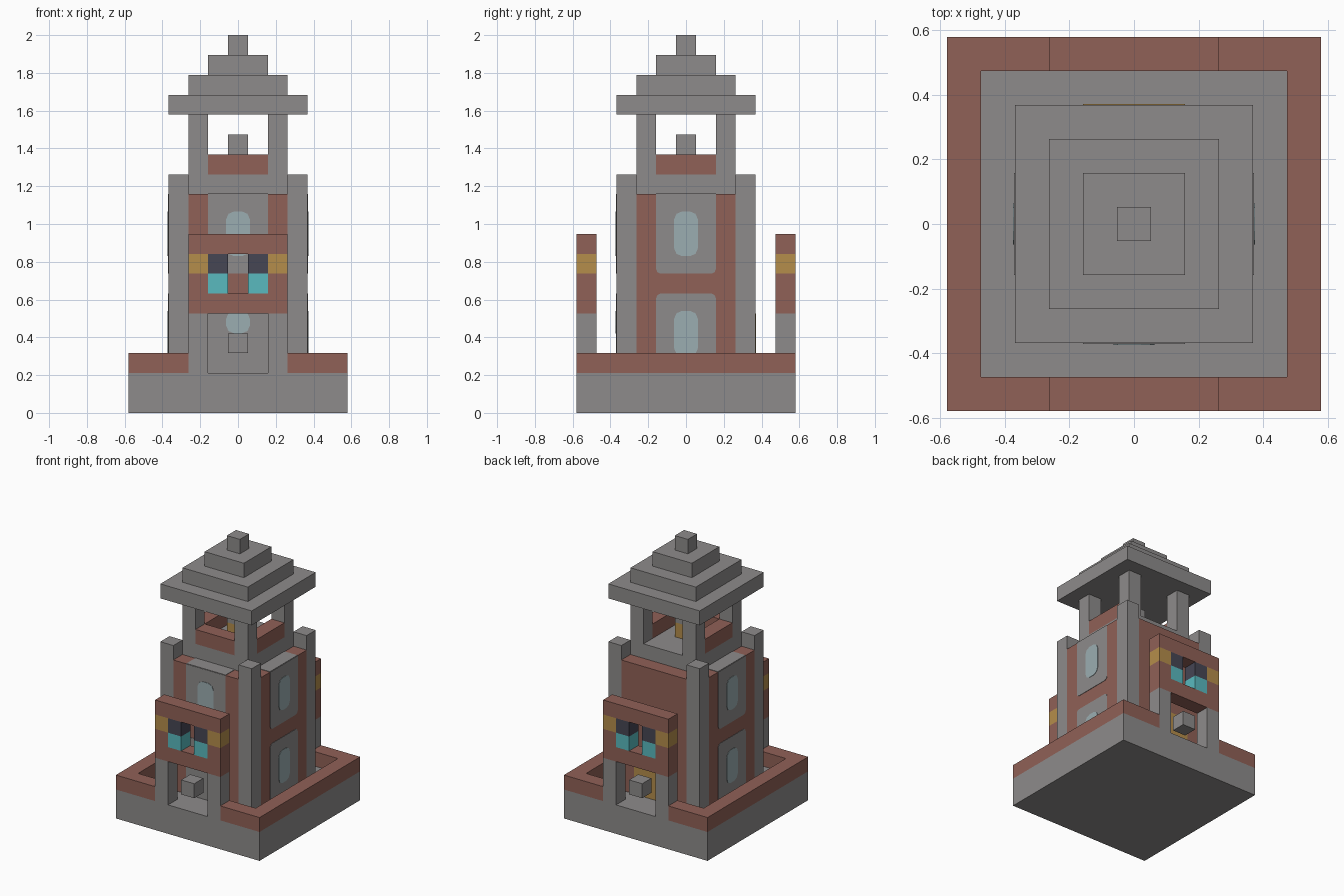
import bpy, bmesh
from math import radians
from mathutils import Matrix

cube = bpy.data.objects.get("Cube")
if cube:
    bpy.data.objects.remove(cube, do_unlink=True)

U = 2 / 19  # one block


def material(name, rgb):
    m = bpy.data.materials.new(name)
    m.use_nodes = True
    m.diffuse_color = (*rgb, 1)
    bsdf = next(n for n in m.node_tree.nodes if n.type == 'BSDF_PRINCIPLED')
    bsdf.inputs["Base Color"].default_value = (*rgb, 1)
    return m


STONE = material("grey_stone", (.27, .26, .258))
BRICK = material("brown_brick", (.28, .119, .095))
GOLD = material("gold", (.46, .27, .07))
TEAL = material("teal", (.10, .49, .52))
DARK = material("dark_slate", (.061, .061, .088))
GLASS = material("pale_glass", (.33, .42, .44))


def finish(name, bm, mat, turn):
    bmesh.ops.transform(bm, matrix=Matrix.Rotation(radians(turn), 4, 'Z'), verts=bm.verts)
    bmesh.ops.recalc_face_normals(bm, faces=bm.faces)
    me = bpy.data.meshes.new(name)
    bm.to_mesh(me)
    bm.free()
    me.materials.append(mat)
    bpy.context.collection.objects.link(bpy.data.objects.new(name, me))


def box(name, mat, x, y, z, turn=0):
    """Box from ranges in blocks, turned about z."""
    bm = bmesh.new()
    bmesh.ops.create_cube(bm, size=1)
    for v in bm.verts:
        v.co = [U * (r[0] if c < 0 else r[1]) for c, r in zip(v.co, (x, y, z))]
    finish(name, bm, mat, turn)


def plate(name, mat, half, z0, z1, out, turn, low=0, high=0):
    """Thin upright panel on a wall, with corners cut at the bottom and top."""
    pts = []
    for side in (1, -1):
        half_pts = [(half - low, z0), (half - low * .3, z0 + low * .3), (half, z0 + low),
                    (half, z1 - high), (half - high * .3, z1 - high * .3), (half - high, z1)]
        pts += [(side * a, b) for a, b in half_pts[::side]]
    bm = bmesh.new()
    face = bm.faces.new([bm.verts.new((a * U, -3.5 * U, b * U)) for a, b in pts])
    moved = bmesh.ops.extrude_face_region(bm, geom=[face])['geom']
    bmesh.ops.translate(bm, vec=(0, -out, 0),
                        verts=[g for g in moved if isinstance(g, bmesh.types.BMVert)])
    bmesh.ops.remove_doubles(bm, verts=bm.verts, dist=1e-6)
    finish(name, bm, mat, turn)


# Base with raised brick rim, open where the gates stand
box("base", STONE, (-5.5, 5.5), (-5.5, 5.5), (0, 2))
for s, side in ((1, "left"), (-1, "right")):
    xr = sorted((s * 4.5, s * 5.5))
    box(f"{side}_rim", BRICK, xr, (-5.5, 5.5), (2, 3))
    xr = sorted((s * 2.5, s * 4.5))
    box(f"{side}_front_rim", BRICK, xr, (-5.5, -4.5), (2, 3))
    box(f"{side}_back_rim", BRICK, xr, (4.5, 5.5), (2, 3))

# Two gates, front and back
DEPTH = (-5.5, -4.5)
for turn, end in ((0, "front"), (180, "back")):
    for s, side in ((1, "a"), (-1, "b")):
        outer = sorted((s * 1.5, s * 2.5))
        inner = sorted((s * .5, s * 1.5))
        box(f"{end}_gate_leg_{side}", STONE, outer, DEPTH, (2, 5), turn)
        box(f"{end}_gate_cheek_{side}", BRICK, outer, DEPTH, (6, 7), turn)
        box(f"{end}_gate_gold_block_{side}", GOLD, outer, DEPTH, (7, 8), turn)
        box(f"{end}_gate_teal_block_{side}", TEAL, inner, DEPTH, (6, 7), turn)
        box(f"{end}_gate_dark_block_{side}", DARK, inner, DEPTH, (7, 8), turn)
    box(f"{end}_gate_lintel", BRICK, (-2.5, 2.5), DEPTH, (5, 6), turn)
    box(f"{end}_gate_cap", BRICK, (-2.5, 2.5), DEPTH, (8, 9), turn)
    box(f"{end}_gate_hanging_block", STONE, (-.5, .5), DEPTH, (3, 4), turn)

# Tower walls and corner pillars
box("tower_core", BRICK, (-2.5, 2.5), (-3.5, 3.5), (2, 11))
for s, side in ((1, "left"), (-1, "right")):
    box(f"{side}_wall", BRICK, sorted((s * 2.5, s * 3.5)), (-2.5, 2.5), (2, 11))
for i in range(4):
    turn = 90 * i
    box(f"corner_pillar_{i}", STONE, (2.5, 3.5), (-3.5, -2.5), (2, 12), turn)
    box(f"belfry_post_{i}", STONE, (1.5, 2.5), (-2.5, -1.5), (12, 15), turn)

# Stone panels and windows on three sides, with stone ledges above
for turn, side in ((0, "front"), (90, "left"), (-90, "right")):
    plate(f"{side}_lower_panel", STONE, 1.5, 2, 6, .003, turn, high=.22)
    plate(f"{side}_upper_panel", STONE, 1.5, 7, 11, .003, turn, low=.22)
    bottom = 4 if turn == 0 else 2.85
    plate(f"{side}_lower_window", GLASS, .6, bottom, 5.13, .006, turn, .4, .4)
    plate(f"{side}_upper_window", GLASS, .6, 7.88, 10.13, .006, turn, .4, .4)
    box(f"{side}_ledge", STONE, (-1.5, 1.5), (-3.5, -2.5), (11, 11.03), turn)
    box(f"{side}_belfry_rail", BRICK, (-1.5, 1.5), (-2.5, -1.5), (12, 13), turn)
plate("back_door", GOLD, 1.5, 2, 5, .003, 180)

# Belfry floor and bell
box("belfry_floor", STONE, (-2.5, 2.5), (-2.5, 2.5), (11, 12))
box("bell", GOLD, (-.5, .5), (-.5, .5), (12, 13))
box("bell_top", STONE, (-.5, .5), (-.5, .5), (13, 14))

# Stepped roof
for i in range(4):
    h = 3.5 - i
    box(f"roof_step_{i}", STONE, (-h, h), (-h, h), (15 + i, 16 + i))
